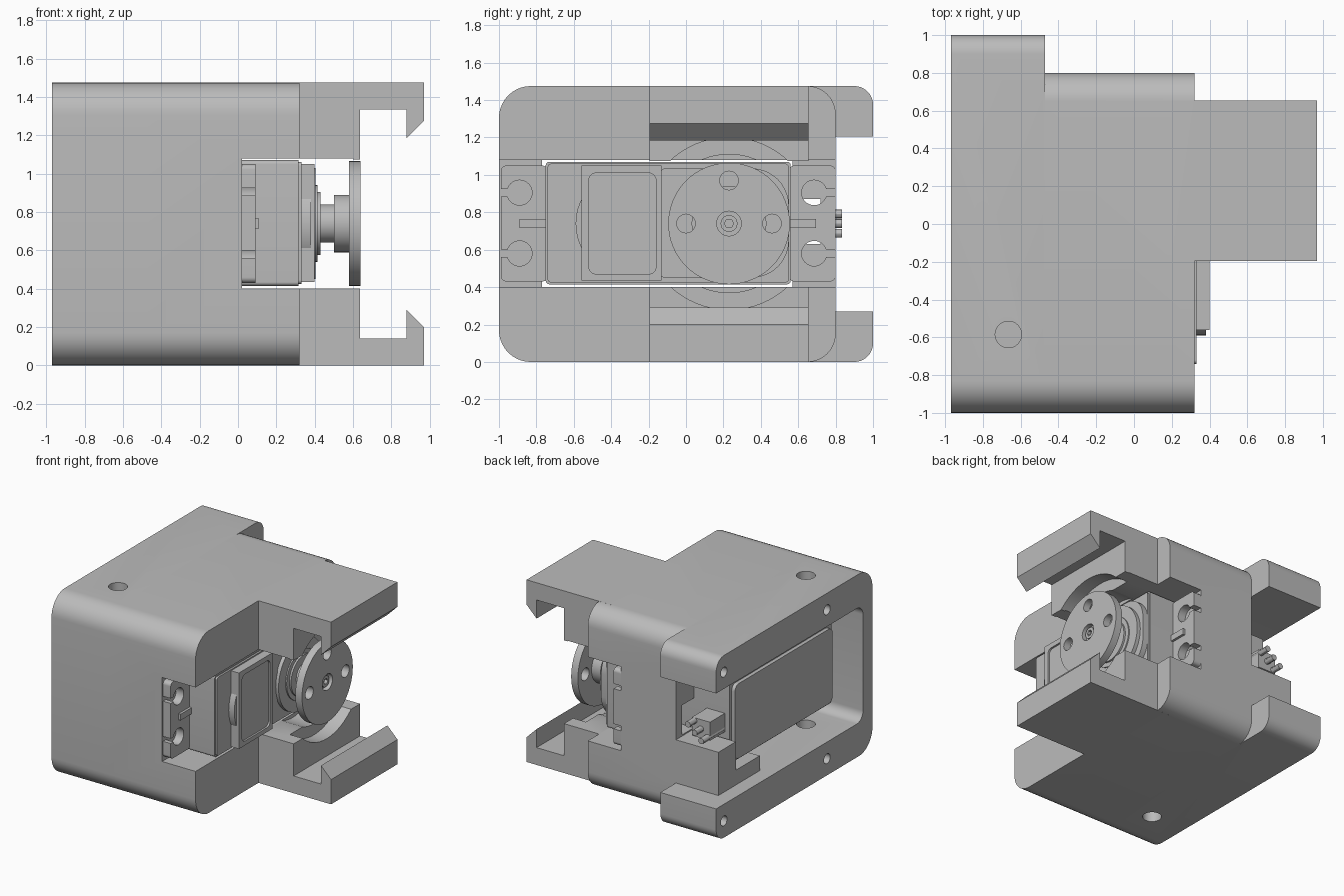
import bpy, bmesh, math
from mathutils import Matrix, Vector

cube = bpy.data.objects.get("Cube")
if cube:
    bpy.data.objects.remove(cube, do_unlink=True)

grey = bpy.data.materials.new("plain_grey")
grey.use_nodes = True
TONE = (0.5, 0.5, 0.5, 1)
grey.diffuse_color = TONE
grey.node_tree.nodes["Principled BSDF"].inputs["Base Color"].default_value = TONE

AY, AZ = 0.23, 0.74   # output shaft axis (runs along x)


def finish(name, bm):
    bmesh.ops.recalc_face_normals(bm, faces=bm.faces)
    mesh = bpy.data.meshes.new(name)
    bm.to_mesh(mesh)
    bm.free()
    mesh.materials.append(grey)
    ob = bpy.data.objects.new(name, mesh)
    bpy.context.collection.objects.link(ob)
    return ob


def prism(name, points, offset):
    """Extrude a closed outline of 3D points by an offset."""
    bm = bmesh.new()
    face = bm.faces.new([bm.verts.new(p) for p in points])
    new = bmesh.ops.extrude_face_region(bm, geom=[face])["geom"]
    verts = [g for g in new if isinstance(g, bmesh.types.BMVert)]
    bmesh.ops.translate(bm, verts=verts, vec=offset)
    return finish(name, bm)


def block(name, x, y, z, r=(0, 0, 0, 0)):
    """Box with corners rounded about x: front-low, back-low, back-high, front-high."""
    corners = [(y[0], z[0], 1, 1), (y[1], z[0], -1, 1),
               (y[1], z[1], -1, -1), (y[0], z[1], 1, -1)]
    pts = []
    for i, (cy, cz, sy, sz) in enumerate(corners):
        if not r[i]:
            pts.append((x[0], cy, cz))
            continue
        for k in range(11):
            a = math.pi + (i + k / 10) * math.pi / 2
            pts.append((x[0], cy + r[i] * (sy + math.cos(a)), cz + r[i] * (sz + math.sin(a))))
    return prism(name, pts, (x[1] - x[0], 0, 0))


def rod(name, x0, x1, y, z, r, n=48, r2=None):
    """Cylinder or cone along x."""
    bm = bmesh.new()
    bmesh.ops.create_cone(bm, cap_ends=True, segments=n, radius1=r, radius2=r2 or r, depth=x1 - x0)
    bm.transform(Matrix.Translation(((x0 + x1) / 2, y, z)) @ Matrix.Rotation(math.pi / 2, 4, 'Y'))
    return finish(name, bm)


def boolean(ob, others, op='DIFFERENCE'):
    for other in others:
        mod = ob.modifiers.new("cut", 'BOOLEAN')
        mod.operation, mod.solver, mod.object = op, 'EXACT', other
        dg = bpy.context.evaluated_depsgraph_get()
        dg.update()
        mesh = bpy.data.meshes.new_from_object(ob.evaluated_get(dg))
        ob.modifiers.clear()
        ob.data = mesh
        bpy.data.objects.remove(other, do_unlink=True)


# Housing: front block, longer rear shell and two hooked arms
housing = block("housing", (-0.48, 0.32), (-1, 0.8), (0, 1.475), (0.17, 0.15, 0.15, 0.17))
rear = block("rear", (-0.97, -0.47), (-1, 1), (0, 1.475), (0.17, 0.1, 0.1, 0.17))
hook = [(0.2, 0), (0.97, 0), (0.97, 0.2), (0.88, 0.29), (0.88, 0.14),
        (0.635, 0.14), (0.635, 0.4), (0.2, 0.4)]
arms = [prism("arm", [(x, -0.195, z if low else 1.475 - z) for x, z in hook], (0, 0.85, 0))
        for low in (True, False)]
boolean(housing, [rear] + arms, 'UNION')

cuts = [
    block("cavity", (-1.1, -0.47), (-0.88, 1.1), (0.27, 1.205), (0.08, 0, 0, 0.08)),
    block("channel", (0.02, 0.6), (-1.1, 0.9), (0.4, 1.08)),
    block("servo_slot", (-1.1, 0.1), (-0.77, 0.57), (0.4, 1.08)),
    block("wire_slot", (-0.9, 0.1), (0.5, 0.72), (0.63, 0.87)),
    rod("horn_recess", 0.52, 0.7, AY, AZ, 0.46, 64),
    rod("hub_recess", 0.33, 0.6, AY, AZ, 0.37, 64),
]
# Screw holes in the rear rim
for y in (-0.42, 0.9):
    for z in (0.135, 1.34):
        cuts.append(rod("rim_hole", -1.1, -0.6, y, z, 0.04, 24))
# Vertical screw hole through floor and roof
for z0 in (-0.1, 1.1):
    pts = [(-0.665 + 0.07 * math.cos(k * math.pi / 16), -0.585 + 0.07 * math.sin(k * math.pi / 16), z0)
           for k in range(32)]
    cuts.append(prism("vertical_hole", pts, (0, 0, 0.5)))
boolean(housing, cuts)

# Ledge under the cable exit
ledge = block("cable_ledge", (-0.85, -0.46), (0.575, 0.8), (0.26, 0.62))
shelf = block("cable_shelf", (-0.85, -0.46), (0.27, 0.8), (0.26, 0.39))

# Servo case and lids
case = block("servo_case", (-0.78, 0.315), (-0.75, 0.56), (0.415, 1.07), (0.02,) * 4)
case_back = block("servo_back_cap", (-0.81, -0.77), (-0.72, 0.53), (0.44, 1.045), (0.05,) * 4)
case_rim = block("servo_front_rim", (0.31, 0.33), (-0.74, 0.55), (0.425, 1.06), (0.02,) * 4)
gear_cover = block("gear_cover", (0.32, 0.375), (-0.14, 0.55), (0.45, 1.035), (0.03, 0.2, 0.2, 0.03))
lid = block("motor_lid", (0.32, 0.4), (-0.56, -0.13), (0.435, 1.05))
boolean(lid, [block("lid_recess", (0.385, 0.5), (-0.52, -0.16), (0.47, 1.01), (0.04,) * 4)])
bulge = rod("motor_bulge", 0.325, 0.38, -0.3, AZ, 0.29, 48)

# Mounting tabs with two screw holes, slots to the edge and a rib
for name, y0, y1, hy, edge in (("front_tab", -0.99, -0.74, -0.89, -1.1),
                               ("back_tab", 0.55, 0.8, 0.685, 0.9)):
    tab = block(name, (0.022, 0.09), (y0, y1), (0.43, 1.05), (0.03,) * 4)
    holes = []
    for z in (0.58, 0.905):
        holes.append(rod("hole", 0, 0.2, hy, z, 0.067, 32))
        holes.append(block("slit", (0, 0.2), sorted((hy, edge)), (z - 0.02, z + 0.02)))
    boolean(tab, holes)
    inner = y1 if hy < 0 else y0
    rib_tip = hy + (0.0 if hy < 0 else 0.01)
    prism(name + "_rib", [(0.08, inner, 0.715), (0.11, inner, 0.715), (0.11, rib_tip, 0.715),
                          (0.08, rib_tip, 0.715)], (0, 0, 0.05))

# Stepped output shaft
for name, x0, x1, r in (("gear_boss", 0.36, 0.405, 0.29), ("bearing_ring", 0.4, 0.415, 0.2),
                        ("bearing_cap", 0.41, 0.43, 0.165), ("shaft", 0.42, 0.51, 0.1),
                        ("horn_hub", 0.5, 0.585, 0.15)):
    rod(name, x0, x1, AY, AZ, r)

# Round horn with four outer holes and a centre screw
horn = rod("horn_disc", 0.58, 0.64, AY, AZ, 0.325, 64)
holes = [rod("centre", 0.6, 0.7, AY, AZ, 0.066, 32)]
for k in range(4):
    a = k * math.pi / 2
    holes.append(rod("hole", 0.5, 0.7, AY + 0.23 * math.cos(a), AZ + 0.23 * math.sin(a), 0.05, 24))
boolean(horn, holes)
screw = rod("centre_screw", 0.59, 0.625, AY, AZ, 0.045, 24)
boolean(screw, [rod("socket", 0.6, 0.7, AY, AZ, 0.025, 6)])

# Cable strain relief and three wires
block("strain_relief", (-0.74, -0.58), (0.54, 0.75), (0.665, 0.815))
for k in (-1, 0, 1):
    pts = [(-0.66 + 0.06 * k + 0.024 * math.cos(i * math.pi / 6), 0.5,
            AZ + 0.052 * k + 0.024 * math.sin(i * math.pi / 6)) for i in range(12)]
    prism("wire", pts, (0, 0.335, 0))

# Smooth the curved walls, keep hard edges
for ob in bpy.context.scene.objects:
    if ob.type == 'MESH':
        bpy.ops.object.select_all(action='DESELECT')
        ob.select_set(True)
        bpy.context.view_layer.objects.active = ob
        bpy.ops.object.shade_smooth_by_angle(angle=math.radians(30))
